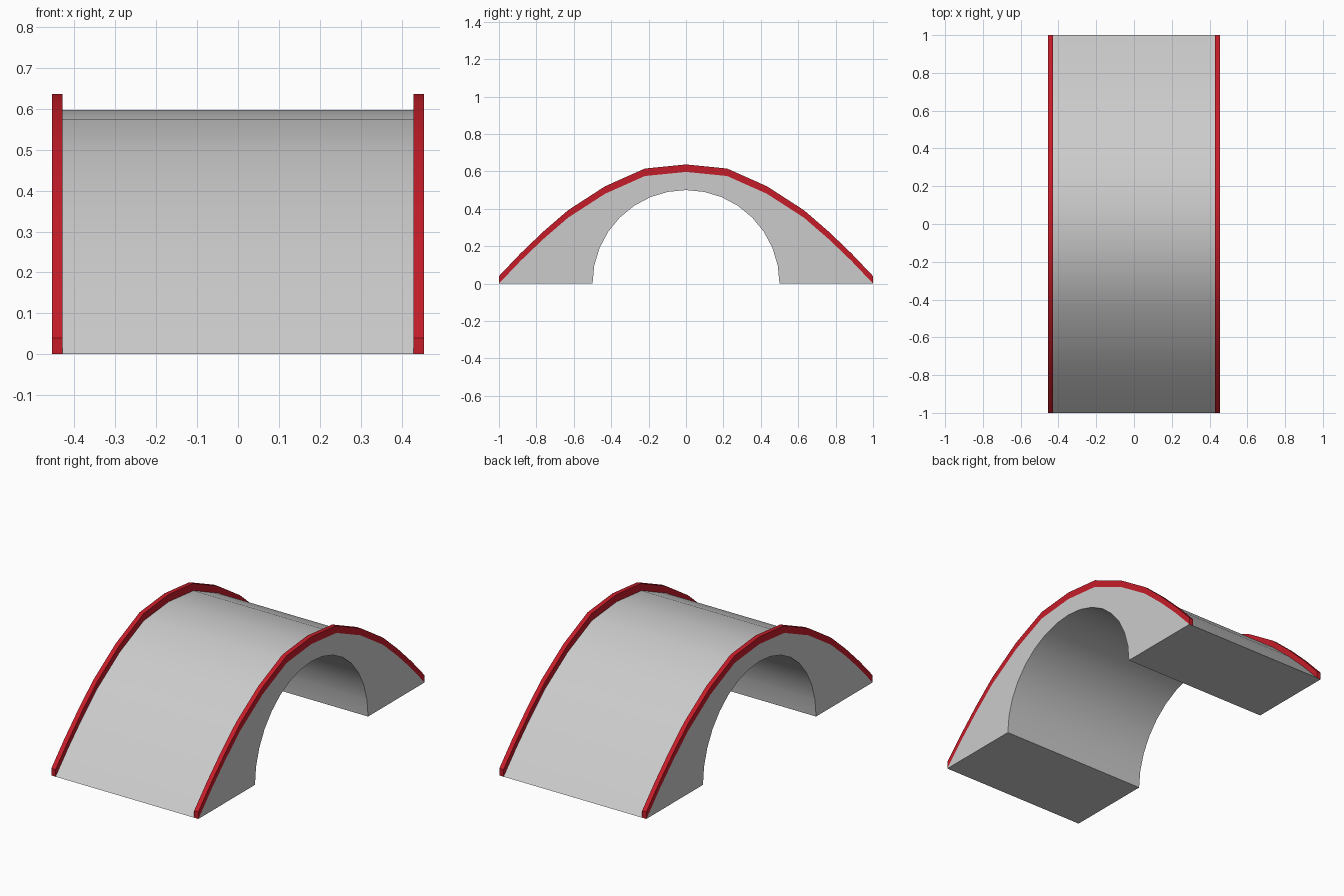
import bpy
import bmesh
import math

if "Cube" in bpy.data.objects:
    bpy.data.objects.remove(bpy.data.objects["Cube"])

HALF_WIDTH = 0.455
RAIL_WIDTH = 0.026
RAIL_HEIGHT = 0.04

# Right half of the deck curve (y, z), mirrored into the full arch
half = [(0, 0.597), (0.22, 0.575), (0.433, 0.48), (0.631, 0.352),
        (0.765, 0.236), (0.885, 0.121), (1, 0)]
deck = [(-y, z) for y, z in reversed(half[1:])] + half


def extrude_profile(name, profile, x0, x1, material=None):
    """Extrude a closed (y, z) outline along x."""
    bm = bmesh.new()
    face = bm.faces.new([bm.verts.new((x0, y, z)) for y, z in profile])
    result = bmesh.ops.extrude_face_region(bm, geom=[face], use_keep_orig=True)
    moved = [v for v in result["geom"] if isinstance(v, bmesh.types.BMVert)]
    bmesh.ops.translate(bm, verts=moved, vec=(x1 - x0, 0, 0))
    bmesh.ops.recalc_face_normals(bm, faces=bm.faces)
    mesh = bpy.data.meshes.new(name)
    bm.to_mesh(mesh)
    bm.free()
    obj = bpy.data.objects.new(name, mesh)
    bpy.context.collection.objects.link(obj)
    if material:
        mesh.materials.append(material)
    bpy.ops.object.select_all(action='DESELECT')
    obj.select_set(True)
    bpy.context.view_layer.objects.active = obj
    bpy.ops.object.shade_smooth_by_angle(angle=math.radians(30))
    return obj


# Bridge body: deck curve on top, round tunnel underneath
SEGMENTS = 16
tunnel = [(0.5 * math.cos(math.pi * i / SEGMENTS),
           0.5 * math.sin(math.pi * i / SEGMENTS)) for i in range(SEGMENTS + 1)]
tunnel[-1] = (-0.5, 0)
extrude_profile("bridge_body", deck + tunnel, -HALF_WIDTH, HALF_WIDTH)

# Red kerbs that follow the deck along both sides
red = bpy.data.materials.new("red")
red.diffuse_color = (0.56, 0.012, 0.022, 1)
red.use_nodes = True
red.node_tree.nodes["Principled BSDF"].inputs["Base Color"].default_value = red.diffuse_color
kerb = deck + [(y, z + RAIL_HEIGHT) for y, z in reversed(deck)]
for side, name in ((-1, "left_kerb"), (1, "right_kerb")):
    extrude_profile(name, kerb, side * (HALF_WIDTH - RAIL_WIDTH),
                    side * HALF_WIDTH, red)
